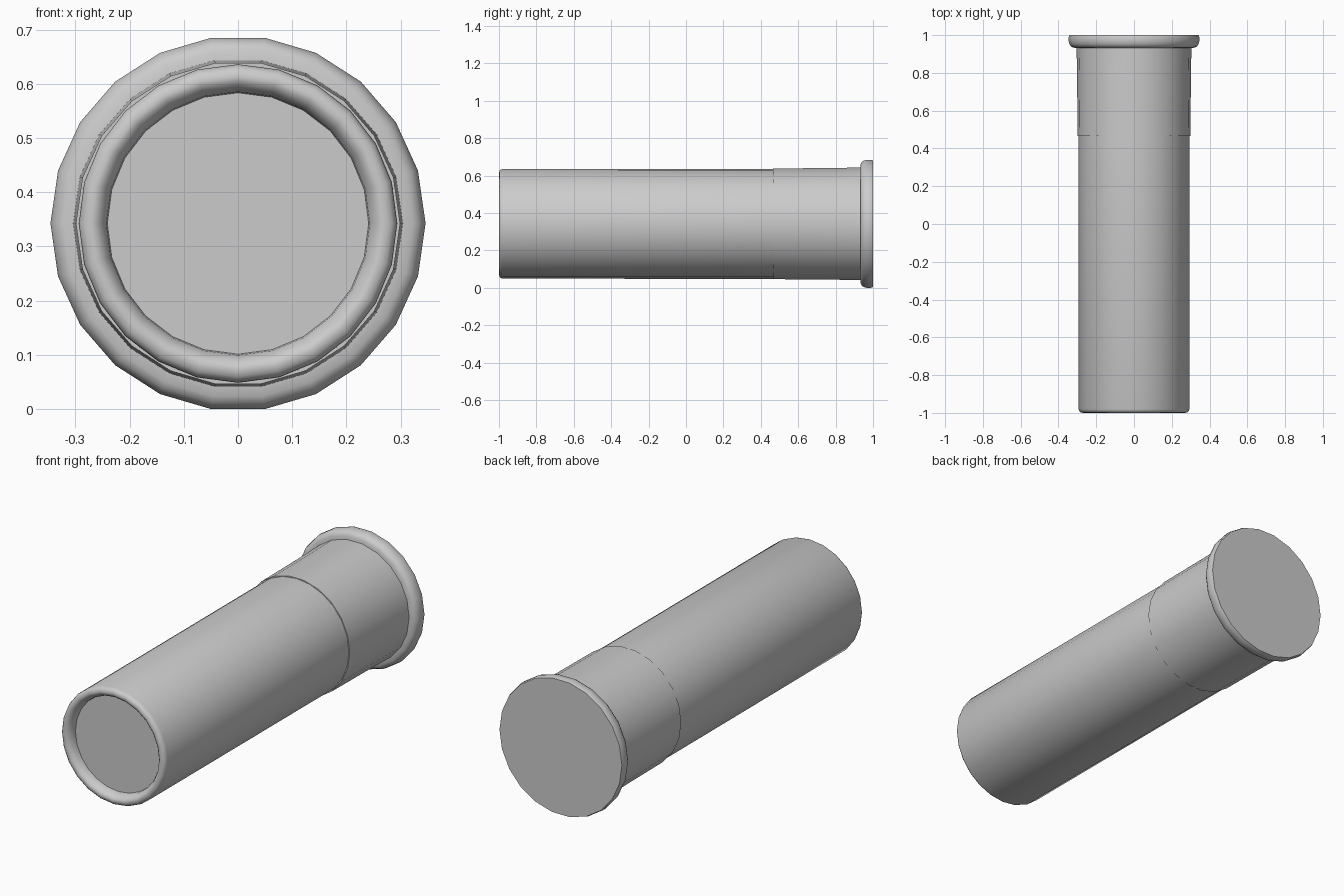
import bpy, bmesh, math

if "Cube" in bpy.data.objects:
    bpy.data.objects.remove(bpy.data.objects["Cube"])

AXIS_Z = 0.3425  # height of the long axis, which runs along y


def lathe(name, profile, sides):
    """Revolve (y, radius) points around the long axis; radius 0 ends close with a flat cap."""
    bm = bmesh.new()
    rings = []
    for y, r in profile:
        rings.append([bm.verts.new((r * math.cos(2 * math.pi * i / sides), y,
                                    AXIS_Z + r * math.sin(2 * math.pi * i / sides)))
                      for i in range(sides)])
    for a, b in zip(rings, rings[1:]):
        for i in range(sides):
            j = (i + 1) % sides
            bm.faces.new((a[i], a[j], b[j], b[i]))
    bm.faces.new(rings[0])
    bm.faces.new(rings[-1])
    bmesh.ops.recalc_face_normals(bm, faces=bm.faces)
    mesh = bpy.data.meshes.new(name)
    bm.to_mesh(mesh)
    bm.free()
    ob = bpy.data.objects.new(name, mesh)
    bpy.context.collection.objects.link(ob)
    bpy.ops.object.select_all(action='DESELECT')
    ob.select_set(True)
    bpy.context.view_layer.objects.active = ob
    bpy.ops.object.shade_smooth_by_angle(angle=math.radians(40))
    return ob


# Long tube with a rolled front lip around a recessed disc
lathe("tube", [(-0.953, 0.241), (-0.972, 0.243), (-0.989, 0.252), (-0.998, 0.262),
               (-1.0, 0.271), (-0.997, 0.283), (-0.990, 0.290), (-0.980, 0.2935),
               (0.48, 0.294)], 24)

# Slightly wider sleeve at the back, flaring into a rounded rim with a flat end
lathe("base_sleeve", [(0.465, 0.299), (0.75, 0.301), (0.932, 0.304), (0.934, 0.322),
                      (0.940, 0.334), (0.952, 0.342), (0.968, 0.346),
                      (0.988, 0.346), (1.0, 0.342)], 22)
